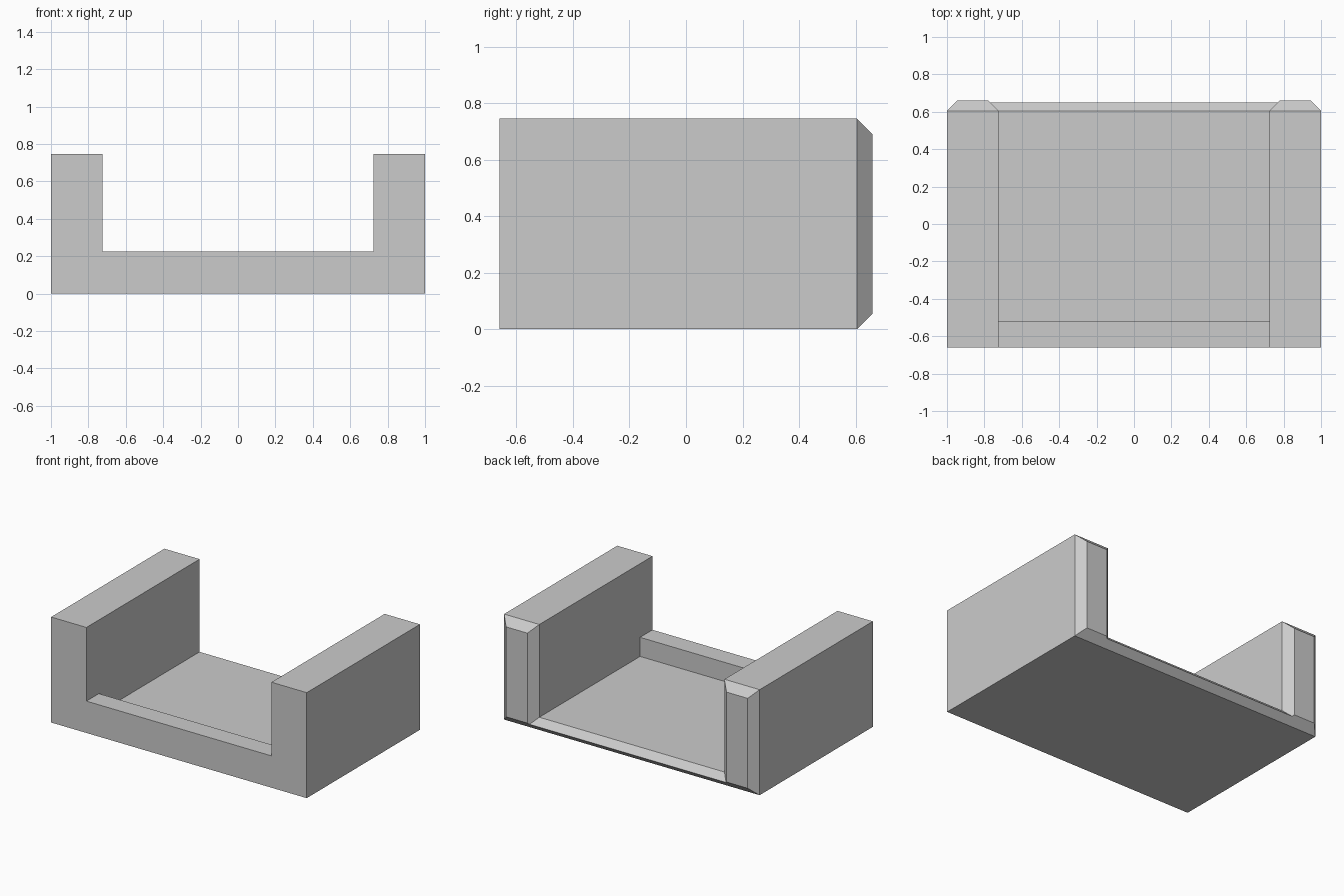
import bpy, bmesh

if "Cube" in bpy.data.objects:
    bpy.data.objects.remove(bpy.data.objects["Cube"])

# Main dimensions
W, H = 1.0, 0.746           # half width, post height
IN = 0.724                  # inner wall of the posts
FLOOR, LIP = 0.09, 0.225    # floor and front lip heights
YF, YL, YB = -0.66, -0.521, 0.605  # front, back of lip, start of rear bevel
D = 0.055                   # rear bevel of the posts
R = FLOOR / 2               # rear bevel of the floor, meeting in a ridge

# Corner points of the right half
P = {
    # front outline
    "f_mid_bot": (0, YF, 0), "f_bot": (W, YF, 0), "f_top": (W, YF, H),
    "f_in_top": (IN, YF, H), "f_lip": (IN, YF, LIP), "f_mid_lip": (0, YF, LIP),
    # back of the lip
    "l_top": (IN, YL, LIP), "l_mid_top": (0, YL, LIP),
    "l_bot": (IN, YL, FLOOR), "l_mid_bot": (0, YL, FLOOR),
    # rear outline before the bevel
    "b_mid_bot": (0, YB, 0), "b_bot": (W, YB, 0), "b_top": (W, YB, H),
    "b_in_top": (IN, YB, H), "b_floor": (IN, YB, FLOOR), "b_mid_floor": (0, YB, FLOOR),
    # ridge of the floor and end face of the post
    "r_mid": (0, YB + R, R), "r_end": (IN + R, YB + R, R),
    "e_in_bot": (IN + D, YB + D, D), "e_bot": (W - D, YB + D, D),
    "e_top": (W - D, YB + D, H - D), "e_in_top": (IN + D, YB + D, H - D),
}

FACES = [
    "f_mid_bot f_bot f_top f_in_top f_lip f_mid_lip",      # front
    "f_mid_bot b_mid_bot b_bot f_bot",                     # underside
    "f_bot b_bot b_top f_top",                             # outer side
    "f_top b_top b_in_top f_in_top",                       # post top
    "f_in_top b_in_top b_floor l_bot l_top f_lip",         # inner wall
    "f_mid_lip f_lip l_top l_mid_top",                     # lip top
    "l_mid_top l_top l_bot l_mid_bot",                     # lip back
    "l_mid_bot l_bot b_floor b_mid_floor",                 # floor
    "b_mid_floor b_floor r_end r_mid",                     # upper floor bevel
    "b_mid_bot r_mid r_end e_in_bot e_bot b_bot",          # lower bevel
    "b_bot e_bot e_top b_top",                             # outer post bevel
    "b_top e_top e_in_top b_in_top",                       # top post bevel
    "b_in_top e_in_top e_in_bot r_end b_floor",            # inner post bevel
    "e_in_bot e_in_top e_top e_bot",                       # post end
]

bm = bmesh.new()
verts = {name: bm.verts.new(co) for name, co in P.items()}
for face in FACES:
    bm.faces.new([verts[n] for n in face.split()])

# Mirror the half and close it into one solid
bmesh.ops.mirror(bm, geom=bm.verts[:] + bm.edges[:] + bm.faces[:],
                 axis="X", merge_dist=0.0001)
bmesh.ops.remove_doubles(bm, verts=bm.verts[:], dist=0.0001)
bmesh.ops.dissolve_limit(bm, angle_limit=0.01, verts=bm.verts[:], edges=bm.edges[:])
bmesh.ops.recalc_face_normals(bm, faces=bm.faces[:])

mesh = bpy.data.meshes.new("channel_block")
bm.to_mesh(mesh)
bm.free()

grey = bpy.data.materials.new("light_grey")
grey.diffuse_color = (0.6, 0.6, 0.6, 1)
grey.use_nodes = True
grey.node_tree.nodes["Principled BSDF"].inputs["Base Color"].default_value = grey.diffuse_color
mesh.materials.append(grey)

block = bpy.data.objects.new("channel_block", mesh)
bpy.context.collection.objects.link(block)
